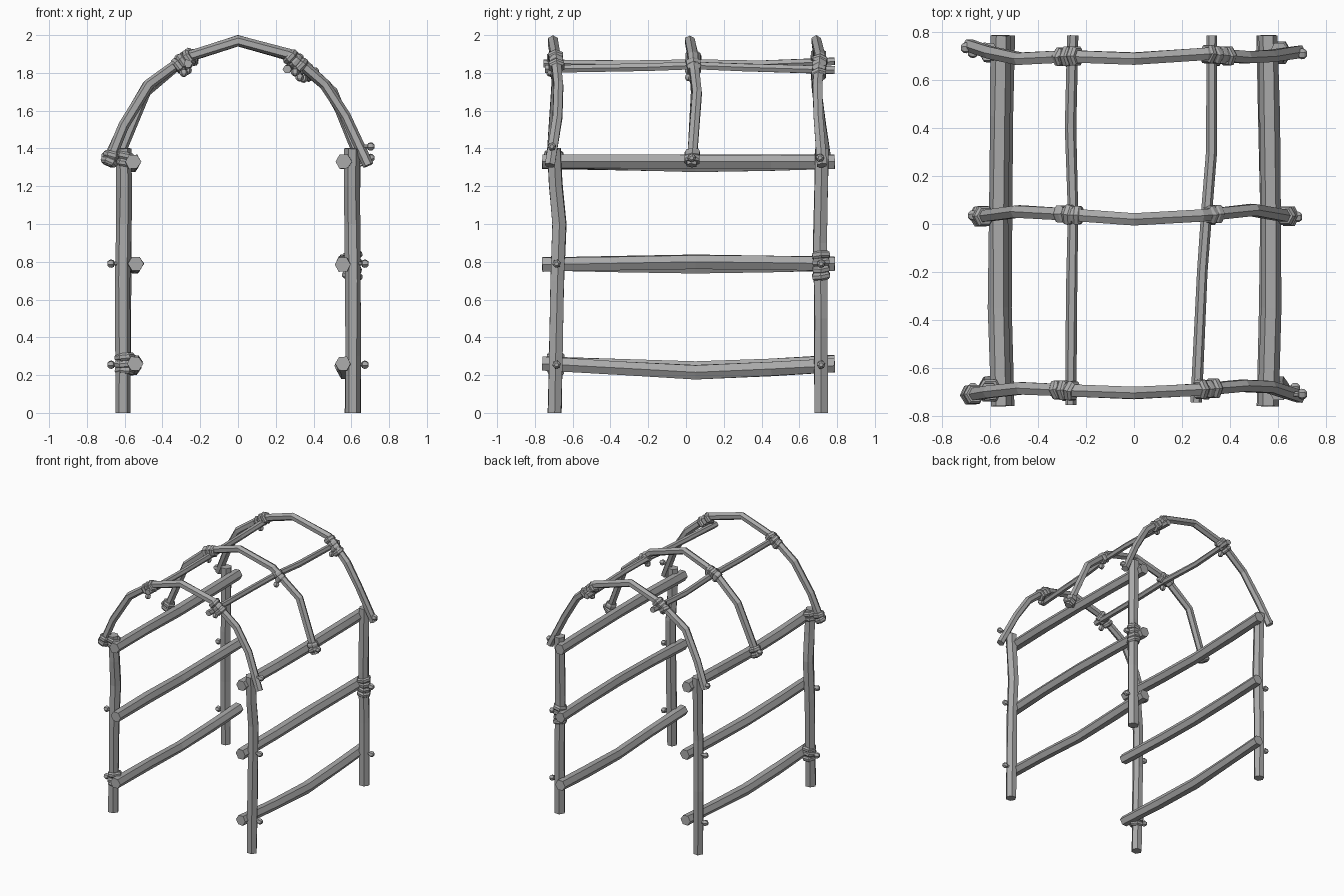
import bpy, bmesh, math, random
from mathutils import Vector

random.seed(4)
if "Cube" in bpy.data.objects:
    bpy.data.objects.remove(bpy.data.objects["Cube"], do_unlink=True)

grey = bpy.data.materials.new("weathered grey")
grey.use_nodes = True
grey.diffuse_color = (0.4, 0.4, 0.4, 1)
grey.node_tree.nodes["Principled BSDF"].inputs["Base Color"].default_value = (0.4, 0.4, 0.4, 1)


def stick(name, points, radii, ref=(1, 0, 0), turn=0.0, rough=0.0):
    """Six-sided pole along a path; radii is one number or one per point."""
    pts = [Vector(p) for p in points]
    if not isinstance(radii, (list, tuple)):
        radii = [radii] * len(pts)
    bm = bmesh.new()
    rings = []
    for i, p in enumerate(pts):
        t = (pts[min(i + 1, len(pts) - 1)] - pts[max(i - 1, 0)]).normalized()
        u = Vector(ref)
        u = (u - t * u.dot(t)).normalized()
        v = t.cross(u)
        ring = []
        for k in range(6):
            a = math.radians(60 * k + turn)
            r = radii[i] + random.uniform(-rough, rough)
            ring.append(bm.verts.new(p + (u * math.cos(a) + v * math.sin(a)) * r))
        rings.append(ring)
    for a, b in zip(rings, rings[1:]):
        for k in range(6):
            n = (k + 1) % 6
            bm.faces.new((a[k], a[n], b[n], b[k]))
    bm.faces.new(rings[0])
    bm.faces.new(rings[-1])
    bmesh.ops.recalc_face_normals(bm, faces=bm.faces)
    mesh = bpy.data.meshes.new(name)
    bm.to_mesh(mesh)
    bm.free()
    mesh.materials.append(grey)
    obj = bpy.data.objects.new(name, mesh)
    bpy.context.collection.objects.link(obj)
    return obj


def lashing(name, centre, axis, r=0.05, count=3, ref=(0, 1, 0), pitch=0.036):
    """Stack of chamfered rope rings, each leaning a little."""
    c, axis = Vector(centre), Vector(axis).normalized()
    for i in range(count):
        mid = c + axis * pitch * (i - (count - 1) / 2)
        lean = Vector([random.uniform(-0.2, 0.2) for _ in range(3)])
        d = (axis + lean).normalized() * pitch
        size = r * random.uniform(0.92, 1.08)
        stick(name, [mid + d * s for s in (-0.55, -0.25, 0.25, 0.55)],
              [size * 0.8, size, size, size * 0.8], ref, 30)


def knot(name, start, direction):
    """Rope end: a thin neck with a round tip."""
    s, d = Vector(start), Vector(direction).normalized()
    stick(name, [s + d * k for k in (0, 0.035, 0.038, 0.05, 0.062, 0.072)],
          [0.011, 0.011, 0.018, 0.023, 0.021, 0.011], (0, 0.3, 1))


# Upright posts
for sx, side in ((1, "left"), (-1, "right")):
    front = [(0.608, -0.695, 0), (0.608, -0.69, 0.3), (0.61, -0.68, 0.7),
             (0.605, -0.67, 1.0), (0.602, -0.69, 1.2), (0.605, -0.70, 1.4)]
    back = [(0.608, 0.715, 0), (0.61, 0.715, 0.5), (0.605, 0.71, 0.9), (0.606, 0.72, 1.4)]
    for end, path in (("front", front), ("back", back)):
        stick(f"{end}_{side}_post", [(sx * x, y, z) for x, y, z in path], 0.041, rough=0.003)

# Side rails: heights at front, middle and back
rails = {
    "left": [(0.555, 0.26, 0.215, 0.25), (0.555, 0.785, 0.80, 0.79), (0.56, 1.33, 1.33, 1.33)],
    "right": [(-0.545, 0.26, 0.235, 0.27), (-0.54, 0.79, 0.775, 0.79), (-0.555, 1.33, 1.31, 1.33)],
}
for side, rows in rails.items():
    for x, z0, z1, z2 in rows:
        stick(f"{side}_rail", [(x, -0.76, z0), (x * 1.02, -0.35, (z0 + z1) / 2),
                               (x * 1.02, 0.05, z1), (x * 1.01, 0.45, (z1 + z2) / 2),
                               (x, 0.787, z2)], 0.042, rough=0.003)

# Roof arches
arches = {
    "front": [(-0.69, -0.715, 1.31), (-0.605, -0.70, 1.52), (-0.47, -0.685, 1.74),
              (-0.27, -0.695, 1.885), (0, -0.705, 1.97), (0.28, -0.69, 1.895),
              (0.46, -0.675, 1.74), (0.57, -0.68, 1.57), (0.69, -0.72, 1.31)],
    "middle": [(-0.65, 0.03, 1.31), (-0.49, 0.052, 1.70), (-0.28, 0.04, 1.88),
               (0, 0.02, 1.97), (0.28, 0.035, 1.89), (0.50, 0.058, 1.70), (0.66, 0.03, 1.31)],
    "back": [(-0.69, 0.745, 1.33), (-0.60, 0.715, 1.52), (-0.48, 0.69, 1.73),
             (-0.27, 0.70, 1.885), (0, 0.69, 1.97), (0.30, 0.71, 1.885),
             (0.47, 0.695, 1.73), (0.57, 0.70, 1.56), (0.69, 0.72, 1.31)],
}


def along(path, x):
    """Point and direction of an arch at a given x."""
    for a, b in zip(path, path[1:]):
        if a[0] <= x <= b[0]:
            a, b = Vector(a), Vector(b)
            return a.lerp(b, (x - a.x) / (b.x - a.x)), b - a


for name, path in arches.items():
    stick(f"{name}_arch", path, 0.029, (0, 1, 0), 30, rough=0.002)

# Roof purlins
stick("right_purlin", [(-0.265, -0.755, 1.85), (-0.26, -0.3, 1.845), (-0.255, 0.05, 1.85),
                       (-0.265, 0.4, 1.845), (-0.255, 0.787, 1.86)], 0.023, rough=0.002)
stick("left_purlin", [(0.26, -0.745, 1.82), (0.285, -0.2, 1.83), (0.305, 0.05, 1.84),
                      (0.325, 0.3, 1.83), (0.325, 0.787, 1.815)], 0.023, rough=0.002)

# Lashings where purlins cross arches
crossings = [("front", -0.29, 3), ("middle", -0.27, 3), ("back", -0.275, 3),
             ("front", 0.305, 3), ("middle", 0.33, 2), ("back", 0.35, 4)]
for name, x, count in crossings:
    p, d = along(arches[name], x)
    lashing("purlin_lashing", p - Vector((0, 0, 0.012)), d, 0.044, count)
    knot("purlin_knot", p - Vector((0, 0.01, 0.02)), (-0.2 * x, -0.3, -1))

# Lashings at the arch feet
for name, x, count in (("front", -0.675, 2), ("middle", -0.635, 2), ("middle", 0.64, 2)):
    p, d = along(arches[name], x)
    lashing("arch_foot_lashing", p, d, 0.045, count)
for x, y, z in ((0.65, -0.71, 1.41), (0.65, 0.71, 1.35), (-0.65, 0.735, 1.36),
                (-0.62, 0.035, 1.35), (0.63, 0.03, 1.35)):
    knot("arch_foot_knot", (x, y, z), (x, 0, 0))

# Lashings and knots on the posts
for x, y, z, count in ((-0.60, -0.69, 0.26, 3), (-0.603, -0.695, 1.345, 2), (0.605, 0.715, 0.78, 4)):
    lashing("post_lashing", (x, y, z), (0, 0, 1), 0.054, count)
for sx in (1, -1):
    for y in (-0.685, 0.715):
        for z in (0.255, 0.79):
            knot("post_knot", (sx * 0.62, y, z), (sx, 0, 0))
